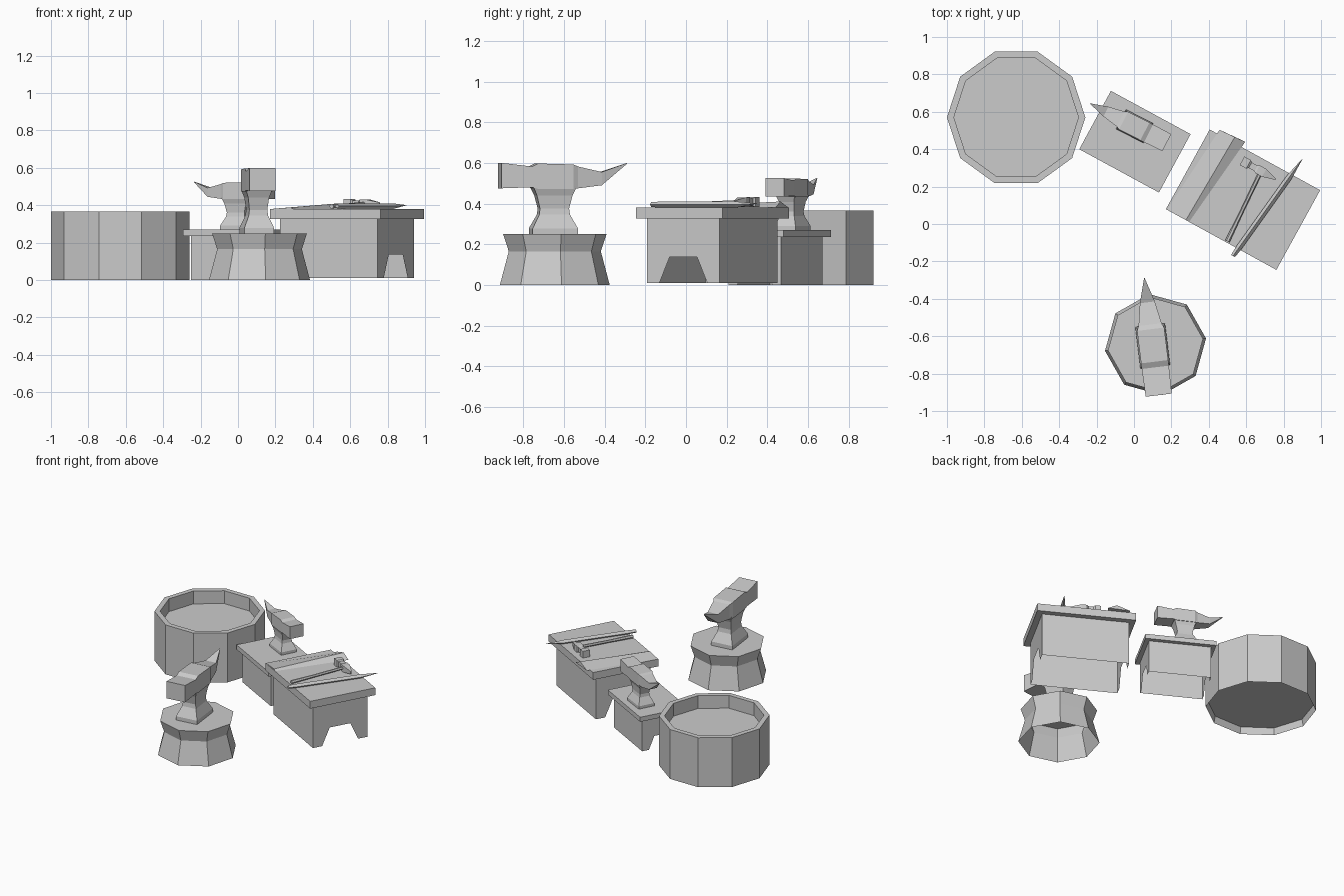
import bpy, bmesh
from math import sin, cos, pi, radians

if "Cube" in bpy.data.objects:
    bpy.data.objects.remove(bpy.data.objects["Cube"], do_unlink=True)

grey = bpy.data.materials.new("plain grey")
grey.use_nodes = True
grey.diffuse_color = (0.6, 0.6, 0.6, 1)
grey.node_tree.nodes["Principled BSDF"].inputs["Base Color"].default_value = (0.6, 0.6, 0.6, 1)


def finish(name, bm, loc, angle, scale=1):
    mesh = bpy.data.meshes.new(name)
    bm.to_mesh(mesh)
    bm.free()
    mesh.materials.append(grey)
    ob = bpy.data.objects.new(name, mesh)
    ob.location = loc
    ob.rotation_euler.z = radians(angle)
    ob.scale = (scale,) * 3
    bpy.context.collection.objects.link(ob)
    return ob


def loft(name, rings, loc, angle=0, scale=1, start=True, end=True):
    """Skin a list of point rings, with optional end caps."""
    bm = bmesh.new()
    loops = [[bm.verts.new(p) for p in ring] for ring in rings]
    n = len(loops[0])
    for a, b in zip(loops, loops[1:]):
        for i in range(n):
            j = (i + 1) % n
            bm.faces.new((a[i], a[j], b[j], b[i]))
    if start:
        bm.faces.new(loops[0][::-1])
    if end:
        bm.faces.new(loops[-1])
    if start and end:
        bmesh.ops.recalc_face_normals(bm, faces=bm.faces)
    return finish(name, bm, loc, angle, scale)


def ngon(sides, r, z):
    return [(r * cos(2 * pi * i / sides), r * sin(2 * pi * i / sides), z) for i in range(sides)]


def rect(u, w, z):
    return [(-u, -w, z), (u, -w, z), (u, w, z), (-u, w, z)]


def section(x, w, low, high, y=0):
    return [(x, y - w, low), (x, y + w, low), (x, y + w, high), (x, y - w, high)]


def anvil(prefix, loc, angle, scale):
    # Heel, raised face and upswept horn
    body = [(-.265, .07, .225, .35), (-.115, .073, .23, .332), (-.085, .073, .222, .347),
            (.09, .073, .222, .342), (.115, .062, .225, .332), (.235, .04, .24, .305),
            (.365, .002, .346, .35)]
    loft(prefix + "_body", [section(*s) for s in body], loc, angle, scale)
    # Flared foot and waist
    foot = [(.112, .08, 0), (.112, .08, .028), (.076, .052, .095), (.072, .048, .125),
            (.088, .056, .19), (.108, .072, .235)]
    loft(prefix + "_foot", [rect(*s) for s in foot], loc, angle, scale)


def bench(prefix, loc, angle, length, depth, top, thick, inset, floor):
    # Overhanging slab
    u, w = length / 2, depth / 2
    loft(prefix + "_top", [rect(u, w, top - thick), rect(u, w, top)], loc, angle)
    # Hollow stand with a notch cut in both ends
    u, w, h = u - inset, w - inset, top - thick
    notch = floor + 0.4 * (h - floor)
    half = [(w, h), (w, floor), (.66 * w, floor), (.38 * w, notch)]
    outline = [(-b, z) for b, z in half] + half[::-1]
    bm = bmesh.new()
    for x, pts in ((u, outline), (-u, outline[::-1])):
        bm.faces.new([bm.verts.new((x, b, z)) for b, z in pts])
    for s in (-1, 1):
        quad = [(s * u, s * w, floor), (-s * u, s * w, floor), (-s * u, s * w, h), (s * u, s * w, h)]
        bm.faces.new([bm.verts.new(p) for p in quad])
    bmesh.ops.remove_doubles(bm, verts=bm.verts, dist=.0001)
    finish(prefix + "_stand", bm, loc, angle)


# Ten sided basin: recessed underside, outer wall, rim, inner floor
basin = [(.36, .05), (.37, 0), (.37, .365), (.333, .365), (.333, .27)]
loft("basin", [ngon(10, r, z) for r, z in basin], (-.63, .57, 0))

# Waisted block, open below, with the large anvil
block = [(.272, 0), (.228, .165), (.256, .25)]
loft("block", [ngon(8, r, z) for r, z in block], (.115, -.645, 0), 7, start=False)
anvil("large_anvil", (.1, -.652, .25), 97, 1)

# Small bench with the small anvil
bench("small_bench", (.005, .44, 0), -28.5, .485, .355, .27, .034, .03, 0)
anvil("small_anvil", (.003, .523, .27), 153, .73)

# Work bench
spot = (.583, .13, 0)
turn = -28.8
bench("work_bench", spot, turn, .674, .486, .38, .054, .04, .01)

# Ridged stock lying on the bench
stock = [(-.33, -.24, .38), (-.215, -.24, .388), (-.195, -.24, .38)]
stock_far = [(-.29, .267, .38), (-.2, .272, .41), (-.139, .277, .38)]
loft("ridged_stock", [stock, stock_far], spot, turn)

# Hammer: blunt face, neck, thick eye and wedge end
head = [(-.105, .026, .382, .432), (-.065, .026, .382, .432), (-.055, .017, .39, .425),
        (-.02, .017, .39, .425), (-.01, .024, .384, .43), (.03, .024, .384, .43),
        (.1, .004, .395, .415)]
loft("hammer_head", [section(*s, y=.18) for s in head], spot, turn)


def shaft(x, y, r, z):
    return [(x + r * cos(k * pi / 3), y, z + r * sin(k * pi / 3)) for k in range(6)]


loft("hammer_handle", [shaft(.034, -.235, .013, .394), shaft(.024, -.05, .01, .4),
                       shaft(.01, .2, .011, .41)], spot, turn)


# Long tapered blade reaching past the bench edge
def diamond(x, y, w, h, z=.395):
    return [(x - w, y, z), (x, y, z - h), (x + w, y, z), (x, y, z + h)]


loft("long_blade", [diamond(.098, -.29, .012, .012), diamond(.105, -.23, .016, .015),
                    diamond(.158, .22, .016, .015), diamond(.173, .344, .001, .001, .4)],
     spot, turn)
